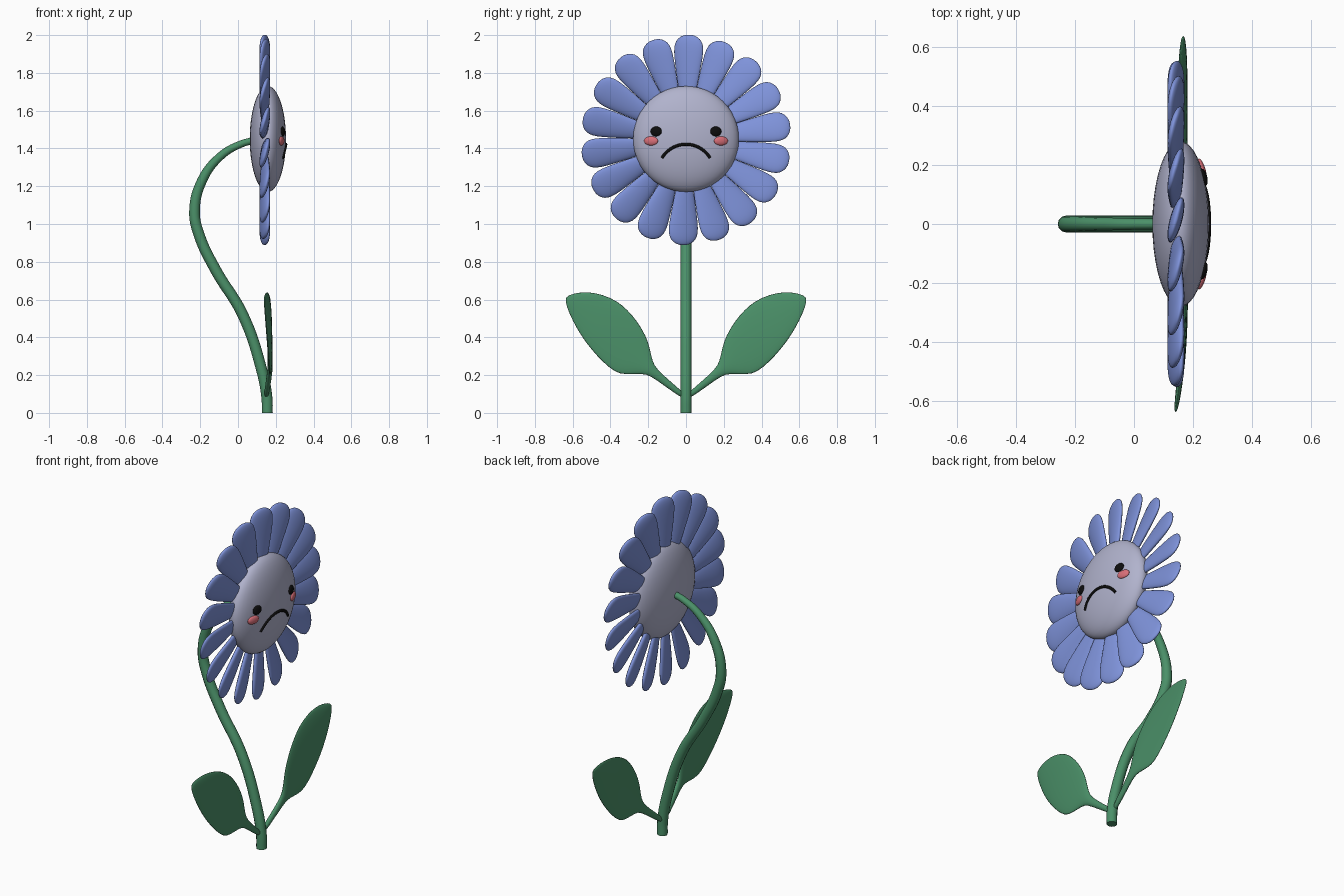
import bpy, bmesh, math
from mathutils import Vector, Matrix

if "Cube" in bpy.data.objects:
    bpy.data.objects.remove(bpy.data.objects["Cube"])


def material(name, rgb):
    m = bpy.data.materials.new(name)
    m.diffuse_color = (*rgb, 1)
    m.use_nodes = True
    m.node_tree.nodes["Principled BSDF"].inputs["Base Color"].default_value = m.diffuse_color
    return m


BLUE = material("petal_blue", (0.21, 0.29, 0.70))
GREY = material("face_lilac", (0.44, 0.45, 0.61))
GREEN = material("stem_green", (0.07, 0.28, 0.14))
PINK = material("cheek_pink", (0.70, 0.16, 0.19))
BLACK = material("ink_black", (0.004, 0.004, 0.004))


def finish(name, bm, mat, subdivide=False):
    bmesh.ops.remove_doubles(bm, verts=bm.verts, dist=1e-5)
    bmesh.ops.recalc_face_normals(bm, faces=bm.faces)
    for f in bm.faces:
        f.smooth = True
    me = bpy.data.meshes.new(name)
    bm.to_mesh(me)
    bm.free()
    ob = bpy.data.objects.new(name, me)
    bpy.context.collection.objects.link(ob)
    me.materials.append(mat)
    if subdivide:
        mod = ob.modifiers.new("smooth", 'SUBSURF')
        mod.levels = mod.render_levels = 1
    return ob


def loft(name, stations, place, mat, n=16):
    """Elliptical rings (s, low edge, high edge, half thickness) mapped by place(s, w, t)."""
    bm = bmesh.new()
    rings = []
    for s, lo, hi, th in stations:
        ring = []
        for i in range(n):
            a = math.tau * i / n
            w = (lo + hi) / 2 + (hi - lo) / 2 * math.cos(a)
            ring.append(bm.verts.new(place(s, w, th * math.sin(a))))
        rings.append(ring)
    for r, q in zip(rings, rings[1:]):
        for i in range(n):
            bm.faces.new((r[i], r[(i + 1) % n], q[(i + 1) % n], q[i]))
    bm.faces.new(rings[0])
    return finish(name, bm, mat, True)


def ellipsoid(name, loc, radii, mat, normal=None):
    bm = bmesh.new()
    rot = normal.to_track_quat('X', 'Z').to_matrix().to_4x4() if normal else Matrix()
    mat4 = Matrix.Translation(loc) @ rot @ Matrix.Diagonal((*radii, 1))
    bmesh.ops.create_uvsphere(bm, u_segments=40, v_segments=24, radius=1, matrix=mat4)
    return finish(name, bm, mat)


def tube(name, pts, radius, mat):
    cu = bpy.data.curves.new(name, 'CURVE')
    cu.dimensions = '3D'
    cu.bevel_depth = radius
    cu.bevel_resolution = 4
    cu.use_fill_caps = True
    sp = cu.splines.new('BEZIER')
    sp.bezier_points.add(len(pts) - 1)
    for b, (p, k) in zip(sp.bezier_points, pts):
        b.co, b.radius = p, k
        b.handle_left_type = b.handle_right_type = 'AUTO'
    ob = bpy.data.objects.new(name, cu)
    bpy.context.collection.objects.link(ob)
    cu.materials.append(mat)


# Curved stem, thinner where it meets the head
path = [(.155, 0, 1), (.153, .08, 1), (.122, .24, 1), (.025, .52, 1), (-.12, .76, 1),
        (-.205, .94, 1), (-.23, 1.06, .98), (-.195, 1.22, .9), (-.095, 1.357, .75), (.02, 1.425, .65),
        (.1, 1.445, .6)]
tube("stem", [((x, 0, z), k) for x, z, k in path], .029, GREEN)

# Flower head disc
C, R = Vector((.158, 0, 1.45)), Vector((.096, .28, .28))
ellipsoid("head", C, R, GREY)


def on_head(y, z):
    q = 1 - (y / R.y) ** 2 - ((z - C.z) / R.z) ** 2
    p = Vector((C.x + R.x * math.sqrt(q), y, z))
    d = p - C
    return p, Vector((d.x / R.x ** 2, d.y / R.y ** 2, d.z / R.z ** 2)).normalized()


# Ring of overlapping, slightly twisted petals
petal = [(.18, .03, .012), (.28, .053, .019), (.36, .067, .021), (.44, .08, .022), (.49, .083, .021),
         (.525, .073, .018), (.547, .048, .012), (.556, .022, .006), (.557, 0, 0)]
TILT = math.radians(15)
for i in range(18):
    a = math.radians(1.7 + 20 * i)
    out = Vector((0, math.sin(a), math.cos(a)))
    side = Vector((math.sin(TILT), math.cos(a) * math.cos(TILT), -math.sin(a) * math.cos(TILT)))
    loft(f"petal_{i + 1}", [(s, -w, w, t) for s, w, t in petal],
         lambda s, w, t: Vector((.142, 0, 1.445)) + out * s + side * w + out.cross(side) * t, BLUE)

# Leaves with their stalks
leaf = [(-.245, -.004, .024, .014), (-.12, -.016, .022, .014), (-.02, -.024, .025, .014),
        (.02, -.046, .042, .013), (.08, -.108, .09, .012), (.13, -.137, .122, .012),
        (.22, -.137, .153, .012), (.30, -.127, .164, .012), (.37, -.113, .163, .012),
        (.45, -.087, .138, .011), (.51, -.06, .102, .01), (.555, -.036, .06, .008),
        (.58, -.014, .02, .005), (.585, 0, 0, 0)]


def place_leaf(sgn):
    def place(s, w, t):
        y = .19 + .757 * s - .654 * w
        z = .23 + .654 * s + .757 * w
        k = max(s, 0) / .58
        x = .17 + min(s, 0) * .09 + t
        if sgn < 0:
            x += .012 * k - .04 * k ** 2 + .012 * k * w / .15
        else:
            x += -.005 * k - .02 * k * w / .15
        return Vector((x, sgn * y, z))
    return place


loft("right_leaf", leaf, place_leaf(1), GREEN)
loft("left_leaf", leaf, place_leaf(-1), GREEN)

# Eyes and cheeks
for side, s in (("left", -1), ("right", 1)):
    p, n = on_head(s * .158, 1.49)
    ellipsoid(side + "_eye", p, (.012, .03, .026), BLACK, n)
    p, n = on_head(s * .185, 1.44)
    ellipsoid(side + "_cheek", p, (.012, .038, .024), PINK, n)

# Downturned mouth following the head surface
mouth = []
for i in range(13):
    u = -1 + i / 6
    a = u * math.radians(58)
    y, z = .15 * math.sin(a), 1.35 + .072 * (math.cos(a) - math.cos(math.radians(58))) / .47
    mouth.append((on_head(y, z)[0], 1))
tube("mouth", mouth, .008, BLACK)
